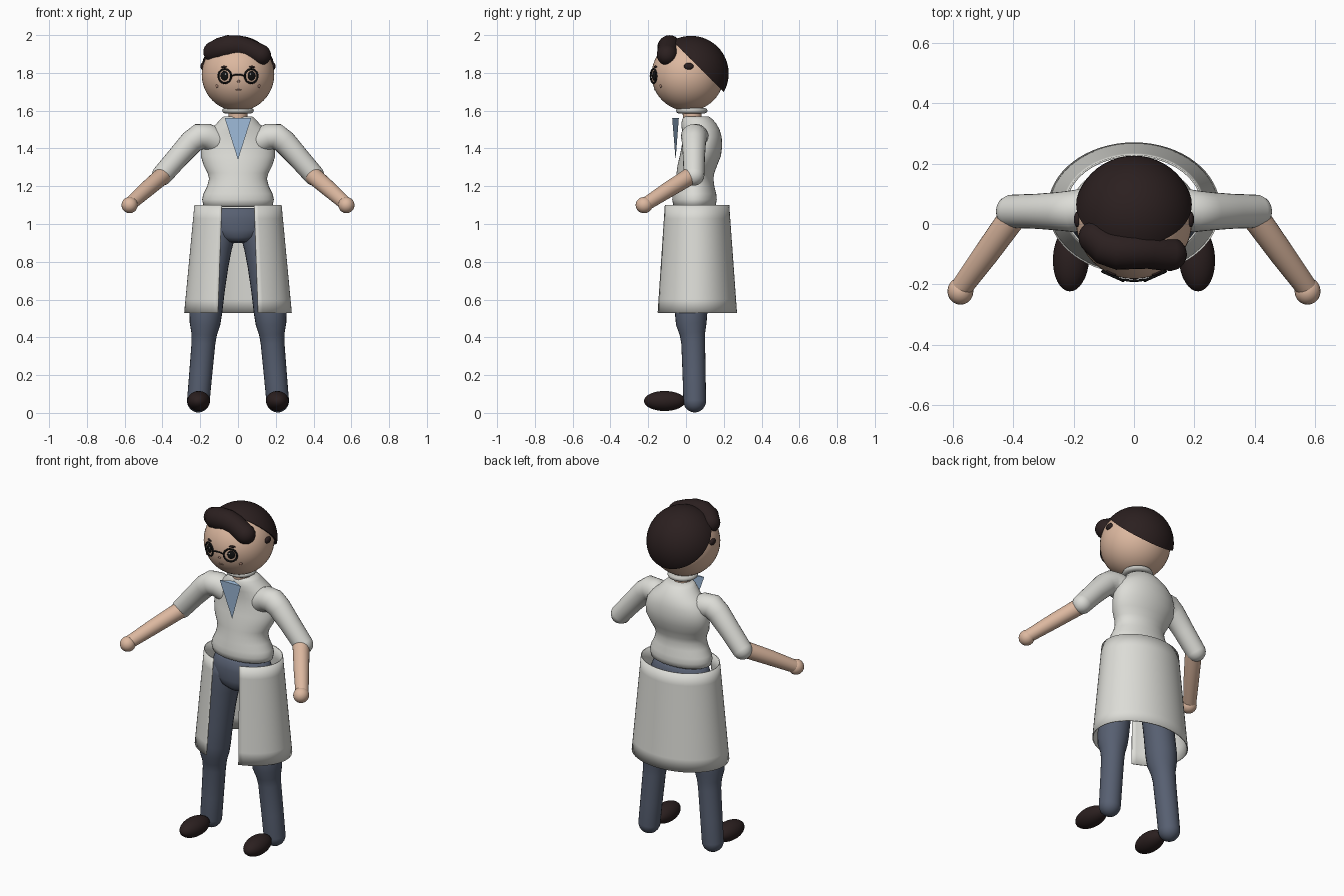
import bpy, bmesh, math
from mathutils import Vector, Matrix

if "Cube" in bpy.data.objects:
    bpy.data.objects.remove(bpy.data.objects["Cube"])


def material(name, rgb):
    m = bpy.data.materials.new(name)
    m.diffuse_color = (*rgb, 1)
    m.use_nodes = True
    m.node_tree.nodes["Principled BSDF"].inputs["Base Color"].default_value = m.diffuse_color
    return m


WHITE = material("off white cloth", (0.72, 0.72, 0.68))
SKIN = material("skin", (0.72, 0.48, 0.35))
NAVY = material("slate blue trousers", (0.095, 0.115, 0.165))
HAIR = material("dark brown", (0.024, 0.014, 0.014))
BLACK = material("black", (0.006, 0.006, 0.006))
BLUE = material("light blue", (0.37, 0.54, 0.76))
GREY = material("collar grey", (0.55, 0.55, 0.52))
FRECKLE = material("freckle brown", (0.33, 0.19, 0.14))


def finish(bm, name, mat, mirror=False, smooth=True):
    bmesh.ops.recalc_face_normals(bm, faces=bm.faces)
    me = bpy.data.meshes.new(name)
    bm.to_mesh(me)
    bm.free()
    me.materials.append(mat)
    for p in me.polygons:
        p.use_smooth = smooth
    ob = bpy.data.objects.new(name, me)
    bpy.context.collection.objects.link(ob)
    if mirror:
        ob.modifiers.new("mirror", 'MIRROR').use_mirror_merge = False
    return ob


def skin_rings(bm, rings, closed=True, caps=True):
    vs = [[bm.verts.new(p) for p in r] for r in rings]
    n = len(vs[0])
    for a, b in zip(vs, vs[1:]):
        for i in range(n if closed else n - 1):
            j = (i + 1) % n
            bm.faces.new((a[i], a[j], b[j], b[i]))
    if caps:
        bm.faces.new(vs[0])
        bm.faces.new(vs[-1])


def loft(name, sections, mat, n=40):
    """Stacked ellipses given as (z, centre y, half width, half depth)."""
    bm = bmesh.new()
    skin_rings(bm, [[(rx * math.cos(t), cy + ry * math.sin(t), z)
                     for t in (2 * math.pi * i / n for i in range(n))]
                    for z, cy, rx, ry in sections])
    return finish(bm, name, mat)


def limb(name, pts, mat, mirror=True, n=24):
    """Tube through (x, y, z, radius) points with rounded ends."""
    P = [Vector(p[:3]) for p in pts]
    R = [p[3] for p in pts]
    T = [(P[min(i + 1, len(P) - 1)] - P[max(i - 1, 0)]).normalized() for i in range(len(P))]
    steps = [math.radians(a) for a in (4, 20, 40, 60, 80)]
    st = [(P[0] - T[0] * R[0] * math.cos(a), T[0], R[0] * math.sin(a)) for a in steps]
    st += list(zip(P, T, R))
    st += [(P[-1] + T[-1] * R[-1] * math.cos(a), T[-1], R[-1] * math.sin(a)) for a in reversed(steps)]
    rings = []
    for c, t, r in st:
        u = t.cross(Vector((0, 1, 0))).normalized()
        v = t.cross(u)
        rings.append([c + r * (u * math.cos(k) + v * math.sin(k))
                      for k in (2 * math.pi * i / n for i in range(n))])
    bm = bmesh.new()
    skin_rings(bm, rings)
    return finish(bm, name, mat, mirror)


def ball(name, c, r, mat, mirror=False, turn=0, seg=32):
    """Ellipsoid, turned about the vertical."""
    bm = bmesh.new()
    m = Matrix.Translation(c) @ Matrix.Rotation(turn, 4, 'Z') @ Matrix.Diagonal((*r, 1))
    bmesh.ops.create_uvsphere(bm, u_segments=seg, v_segments=seg // 2, radius=1, matrix=m)
    return finish(bm, name, mat, mirror)


def ring(name, c, major, minor, mat, rot, mirror=False, flat=1.0):
    bm = bmesh.new()
    n, k = 36, 10
    M = Matrix.Translation(c) @ rot
    rings = []
    for i in range(n + 1):
        a = 2 * math.pi * i / n
        rings.append([M @ Vector(((major + minor * math.cos(b)) * math.cos(a),
                                  (major + minor * math.cos(b)) * math.sin(a),
                                  flat * minor * math.sin(b)))
                      for b in (2 * math.pi * j / k for j in range(k))])
    skin_rings(bm, rings, caps=False)
    bmesh.ops.remove_doubles(bm, verts=bm.verts, dist=1e-5)
    return finish(bm, name, mat, mirror)


# Head and neck
HEAD, HR = Vector((0, 0.01, 1.79)), 0.192
ball("head", HEAD, (HR,) * 3, SKIN, seg=48)
limb("neck", [(0, 0.035, 1.53, 0.05), (0, 0.03, 1.64, 0.05)], SKIN, mirror=False)
ring("collar", (0, 0.03, 1.6), 0.063, 0.021, GREY, Matrix(), flat=0.75)

# Hair: sphere cut by a slanted plane, plus a swept fringe
bm = bmesh.new()
bmesh.ops.create_uvsphere(bm, u_segments=48, v_segments=32, radius=0.199,
                          matrix=Matrix.Translation((0, 0.027, 1.797)))
cut = bmesh.ops.bisect_plane(bm, geom=bm.verts[:] + bm.edges[:] + bm.faces[:],
                             plane_co=(0, 0.04, 1.86), plane_no=(0, 1, 1), clear_inner=True)
bmesh.ops.holes_fill(bm, edges=[e for e in bm.edges if e.is_boundary])
finish(bm, "hair_cap", HAIR)
bpy.context.view_layer.objects.active = bpy.data.objects["hair_cap"]
bpy.data.objects["hair_cap"].select_set(True)
bpy.ops.object.shade_smooth_by_angle(angle=math.radians(40))
limb("hair_fringe", [(-0.13, -0.045, 1.912, 0.054), (-0.095, -0.075, 1.925, 0.061),
                     (-0.05, -0.088, 1.936, 0.064), (0.0, -0.088, 1.938, 0.061),
                     (0.05, -0.09, 1.925, 0.058), (0.09, -0.097, 1.908, 0.056),
                     (0.12, -0.1, 1.895, 0.055)], HAIR, mirror=False)
ball("side_hair", (0.187, 0.015, 1.835), (0.012, 0.026, 0.018), HAIR, True, seg=16)


# Face details sit on the head surface
def on_face(x, z, out=0.0):
    y = HEAD.y - math.sqrt(HR ** 2 - x ** 2 - (z - HEAD.z) ** 2)
    return Vector((x, y - out, z))


TURN = math.radians(24)
ball("eye", on_face(0.072, 1.785), (0.022, 0.007, 0.025), BLACK, True, TURN, 20)
ball("eye_glint", on_face(0.066, 1.793, 0.006), (0.005, 0.003, 0.005), WHITE, True, TURN, 10)
ball("eyebrow", on_face(0.075, 1.832), (0.018, 0.006, 0.006), HAIR, True, TURN, 16)
ball("nose", on_face(0.003, 1.755), (0.008, 0.006, 0.007), FRECKLE, seg=12)
ball("mouth", on_face(0.003, 1.71), (0.016, 0.004, 0.004), FRECKLE, seg=12)
ball("cheek_mark", on_face(0.112, 1.73), (0.009, 0.004, 0.009), FRECKLE, True, 0.6, 12)

# Glasses
ring("glasses_rim", (0.07, -0.172, 1.783), 0.037, 0.005, BLACK,
     Matrix.Rotation(TURN, 4, 'Z') @ Matrix.Rotation(math.pi / 2, 4, 'X'), True)
limb("glasses_bridge", [(-0.036, -0.184, 1.783, 0.004), (-0.015, -0.187, 1.79, 0.004),
                        (0.015, -0.187, 1.79, 0.004), (0.036, -0.184, 1.783, 0.004)],
     BLACK, mirror=False, n=8)

# Sweater body
loft("sweater", [(1.09, 0.045, 0.165, 0.095), (1.1, 0.045, 0.184, 0.113), (1.13, 0.045, 0.19, 0.118),
                 (1.16, 0.045, 0.183, 0.115), (1.2, 0.044, 0.163, 0.106), (1.24, 0.045, 0.153, 0.1),
                 (1.27, 0.05, 0.161, 0.1), (1.31, 0.06, 0.182, 0.105), (1.36, 0.076, 0.197, 0.109),
                 (1.41, 0.084, 0.196, 0.107), (1.46, 0.085, 0.182, 0.104), (1.5, 0.078, 0.15, 0.1),
                 (1.53, 0.068, 0.115, 0.093), (1.555, 0.06, 0.093, 0.08), (1.57, 0.055, 0.075, 0.064)],
     WHITE)

# Arms
limb("sleeve", [(0.12, 0.06, 1.44, 0.07), (0.165, 0.048, 1.463, 0.069), (0.205, 0.042, 1.463, 0.069),
                (0.245, 0.042, 1.435, 0.064), (0.32, 0.042, 1.352, 0.058),
                (0.402, 0.042, 1.258, 0.055)], WHITE)
limb("forearm", [(0.40, 0.025, 1.255, 0.046), (0.49, -0.1, 1.178, 0.042),
                 (0.567, -0.205, 1.11, 0.036)], SKIN)
ball("hand", (0.574, -0.222, 1.1), (0.043, 0.045, 0.043), SKIN, True, seg=20)

# Blue shirt wedge: flat three-sided point hanging down
bm = bmesh.new()
top = [bm.verts.new(p) for p in ((-0.07, -0.073, 1.56), (0.07, -0.073, 1.56), (0, -0.038, 1.56))]
tip = bm.verts.new((0, -0.055, 1.34))
bm.faces.new(top)
for i in range(3):
    bm.faces.new((top[i], top[(i + 1) % 3], tip))
finish(bm, "shirt_wedge", BLUE, smooth=False)

# Trousers
loft("trouser_hips", [(1.085, 0.045, 0.155, 0.095), (1.08, 0.045, 0.165, 0.102), (1.03, 0.045, 0.185, 0.112),
                      (0.97, 0.04, 0.18, 0.11), (0.93, 0.037, 0.13, 0.1), (0.905, 0.035, 0.07, 0.075),
                      (0.9, 0.035, 0.03, 0.03)], NAVY)
limb("trouser_leg", [(0.1, 0.037, 0.97, 0.093), (0.122, 0.034, 0.88, 0.09), (0.138, 0.03, 0.78, 0.087),
                     (0.155, 0.028, 0.65, 0.085), (0.17, 0.027, 0.53, 0.086), (0.175, 0.028, 0.47, 0.081),
                     (0.179, 0.034, 0.42, 0.068), (0.183, 0.038, 0.37, 0.063), (0.198, 0.043, 0.2, 0.061),
                     (0.21, 0.046, 0.062, 0.06)], NAVY)

# Coat skirt: flared shell, open at the front
bm = bmesh.new()
gap, n, rows = math.radians(22), 56, 8
rings = []
for k in range(rows + 1):
    f = k / rows
    rx, ry, z = 0.228 + 0.054 * f, 0.174 + 0.041 * f, 1.1 - 0.57 * f
    angles = [-math.pi / 2 + gap + (2 * math.pi - 2 * gap) * i / n for i in range(n + 1)]
    rings.append([(rx * math.cos(a), 0.052 + ry * math.sin(a), z) for a in angles])
skin_rings(bm, rings, closed=False, caps=False)
coat = finish(bm, "coat_skirt", WHITE)
shell = coat.modifiers.new("thickness", 'SOLIDIFY')
shell.thickness, shell.offset = 0.006, 0

# Shoes
ball("shoe", (0.208, -0.113, 0.063), (0.06, 0.11, 0.053), HAIR, True, math.radians(3))
